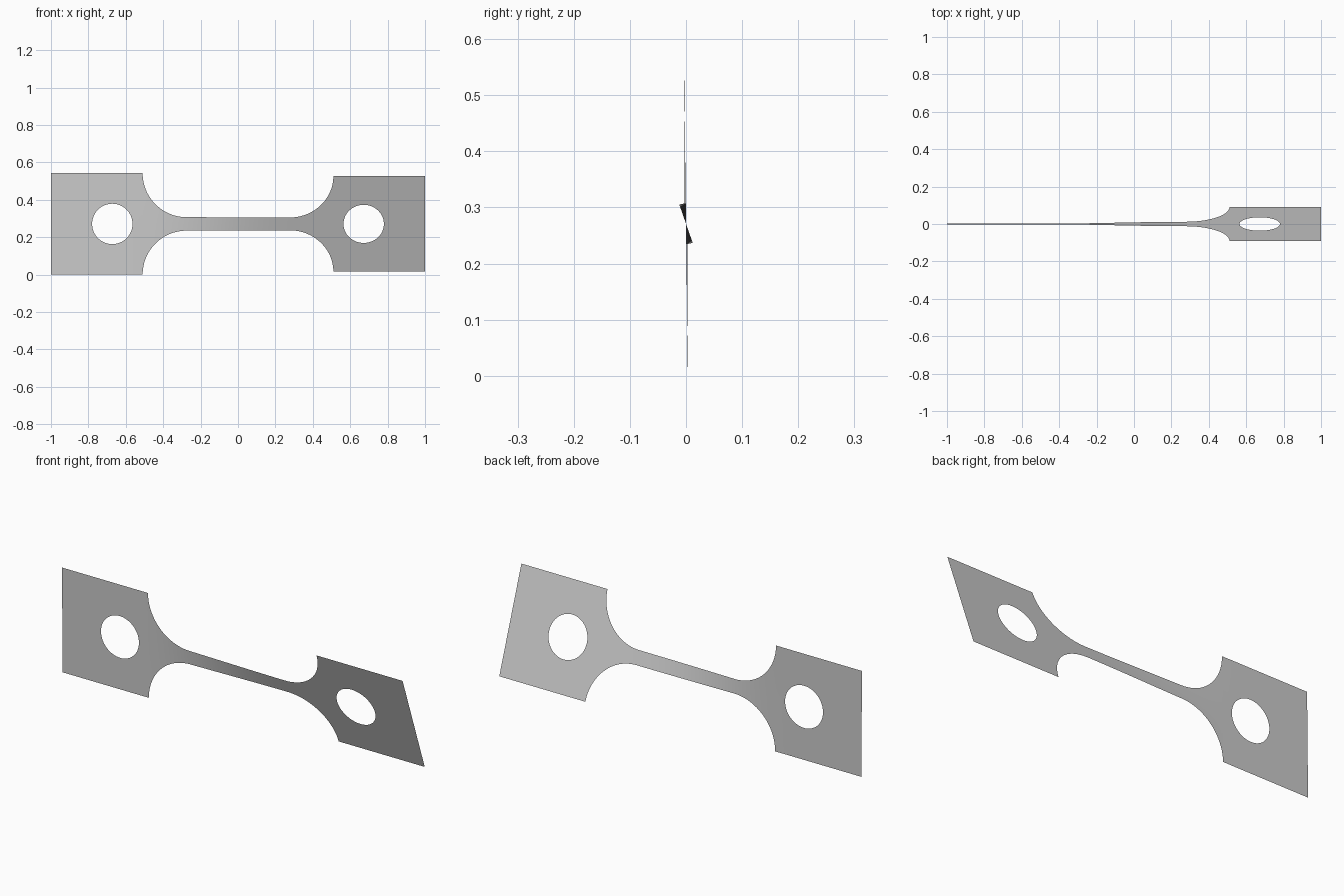
import bpy, bmesh, math

cube = bpy.data.objects.get("Cube")
if cube:
    bpy.data.objects.remove(cube, do_unlink=True)

MID_Z = 0.271          # height of the long axis
PLATE = 0.271          # half height of the end plates
GAUGE = 0.036          # half height of the narrow strip
SHOULDER, FILLET = 0.51, 0.235
HOLE_X, HOLE_R = 0.672, 0.108


def half_height(x):
    """Outline: square plate, round fillet, narrow strip."""
    run = abs(x) - (SHOULDER - FILLET)
    if run <= 0:
        return GAUGE
    if run >= FILLET:
        return PLATE
    return GAUGE + FILLET - math.sqrt(FILLET ** 2 - run ** 2)


def hole_half(x):
    return math.sqrt(max(0, HOLE_R ** 2 - (abs(x) - HOLE_X) ** 2))


def twist(x):
    """The left plate leans while the right plate stays upright."""
    t = min(max((x + 0.55) / 0.85, 0), 1)
    return math.radians(0.7 + 18.7 * t * t * (3 - 2 * t))


# columns along the length, bunched around the holes and fillets
half = [0.25 * i / 10 for i in range(11)]
half += [SHOULDER - FILLET + FILLET * math.sin(math.pi / 2 * i / 24) for i in range(25)]
half += [HOLE_X - HOLE_R * math.cos(math.pi * i / 32) for i in range(33)]
half += [0.84, 0.92, 1.0]
columns = sorted({round(s * x, 5) for x in half for s in (-1, 1)})

# twisted sheet: one strip above the axis and one below it
bm = bmesh.new()
for side in (1, -1):
    previous = None
    for x in columns:
        a = twist(x)
        pair = [bm.verts.new((x, -side * d * math.sin(a), MID_Z + side * d * math.cos(a)))
                for d in (hole_half(x), half_height(x))]
        if previous:
            loop = [previous[0], pair[0], pair[1], previous[1]]
            bm.faces.new(loop if side > 0 else loop[::-1])
        previous = pair
    # square step where the fillet meets the plate is closed by the weld below
bmesh.ops.remove_doubles(bm, verts=bm.verts, dist=0.0005)
for face in bm.faces:
    face.smooth = True

mesh = bpy.data.meshes.new("twisted_test_strip")
bm.to_mesh(mesh)
bm.free()
strip = bpy.data.objects.new("twisted_test_strip", mesh)
bpy.context.collection.objects.link(strip)

# plain grey metal
grey = bpy.data.materials.new("plain_grey")
grey.use_nodes = True
colour = (0.6, 0.6, 0.6, 1)
grey.diffuse_color = colour
grey.node_tree.nodes["Principled BSDF"].inputs["Base Color"].default_value = colour
mesh.materials.append(grey)
